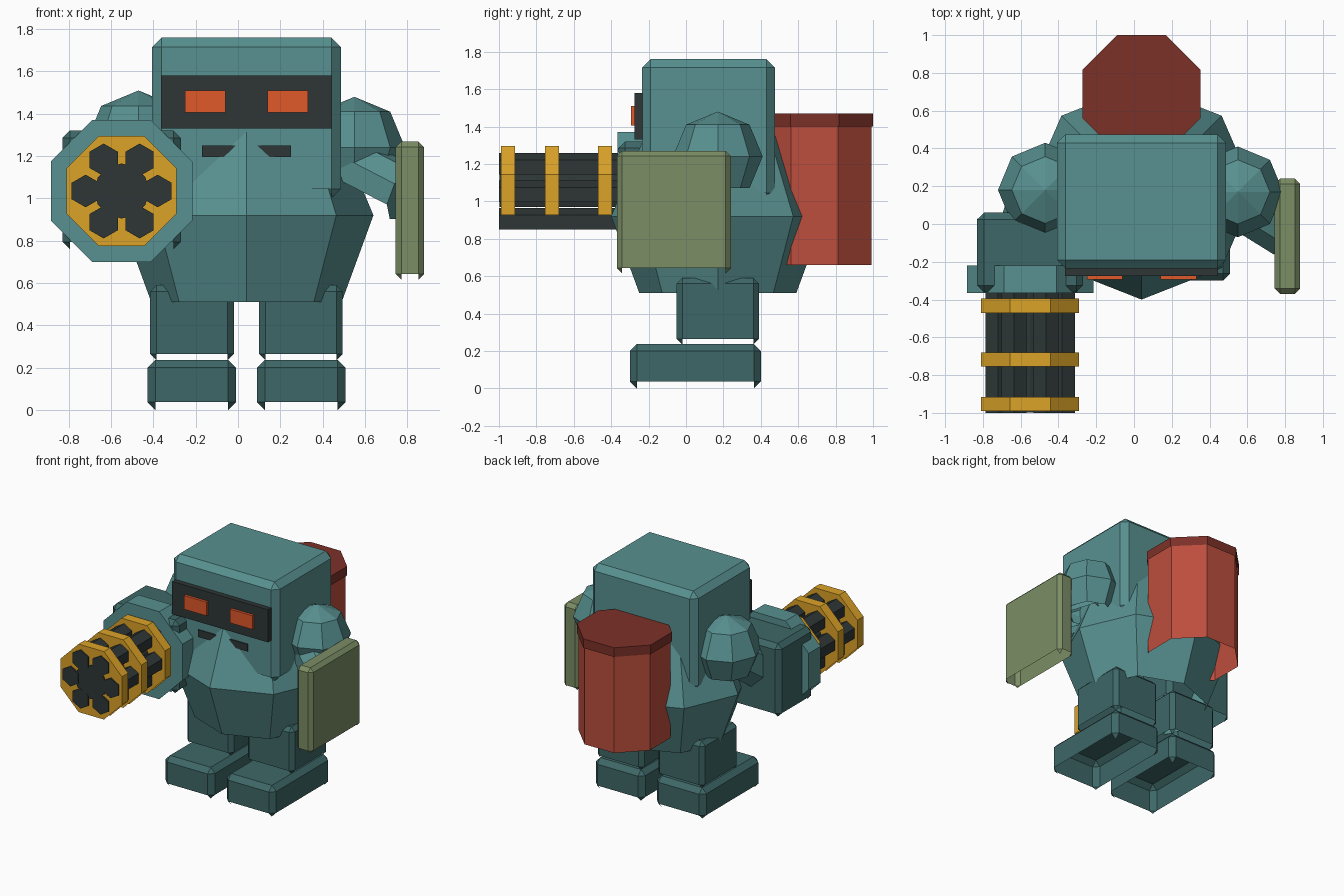
import bpy, bmesh
from math import pi, cos, sin
from mathutils import Matrix, Vector

cube = bpy.data.objects.get("Cube")
if cube:
    bpy.data.objects.remove(cube)


def lin(c):
    c /= 255
    return c / 12.92 if c <= 0.04045 else ((c + 0.055) / 1.055) ** 2.4


def material(name, *rgb):
    m = bpy.data.materials.new(name)
    col = [lin(c) for c in rgb] + [1]
    m.diffuse_color = col
    m.use_nodes = True
    m.node_tree.nodes["Principled BSDF"].inputs["Base Color"].default_value = col
    return m


TEAL = material("teal armour", 88, 144, 144)
DEEP = material("deep teal", 62, 103, 103)
DARK = material("dark metal", 46, 54, 54)
GOLD = material("gold", 220, 163, 40)
GLOW = material("orange glow", 224, 88, 42)
RED = material("red tank", 188, 78, 61)
MAROON = material("dark red", 124, 49, 40)
OLIVE = material("olive", 123, 141, 101)

CX = 0.04  # centre line of the body


def finish(name, bm, mat):
    """Hollow out the underside, leaving only walls and steep faces."""
    bmesh.ops.recalc_face_normals(bm, faces=bm.faces)
    bm.normal_update()
    under = [f for f in bm.faces if f.normal.z < -0.6]
    bmesh.ops.delete(bm, geom=under, context='FACES')
    me = bpy.data.meshes.new(name)
    bm.to_mesh(me)
    bm.free()
    me.materials.append(mat)
    ob = bpy.data.objects.new(name, me)
    bpy.context.collection.objects.link(ob)
    return ob


def box(name, mat, x, y, z, bevel=0.0):
    """Box from (min, max) spans, with chamfered edges."""
    bm = bmesh.new()
    spans = (x, y, z)
    size = [b - a for a, b in spans]
    mid = [(a + b) / 2 for a, b in spans]
    bmesh.ops.create_cube(bm, size=1, matrix=Matrix.Translation(mid) @ Matrix.Diagonal(size + [1]))
    if bevel:
        bmesh.ops.bevel(bm, geom=bm.edges[:], offset=bevel, segments=1, affect='EDGES')
    return finish(name, bm, mat)


def loft(name, mat, rings, n, phase=0.0, matrix=Matrix()):
    """Capped stack of n-sided rings given as (height, x radius, y radius)."""
    bm = bmesh.new()
    loops = []
    for h, rx, ry in rings:
        angles = [phase + 2 * pi * i / n for i in range(n)]
        loops.append([bm.verts.new(matrix @ Vector((rx * cos(a), ry * sin(a), h))) for a in angles])
    for lo, hi in zip(loops, loops[1:]):
        for i in range(n):
            j = (i + 1) % n
            bm.faces.new((lo[i], lo[j], hi[j], hi[i]))
    bm.faces.new(loops[0][::-1])
    bm.faces.new(loops[-1])
    return finish(name, bm, mat)


def octagon(name, mat, apothem, h0, h1, matrix):
    r = apothem / cos(pi / 8)
    return loft(name, mat, [(h0, r, r), (h1, r, r)], 8, pi / 8, matrix)


def limb(name, mat, a, b, r):
    a, b = Vector(a), Vector(b)
    m = Matrix.Translation(a) @ (b - a).to_track_quat('Z', 'Y').to_matrix().to_4x4()
    length = (b - a).length
    return loft(name, mat, [(0, r, r), (length, r, r)], 8, pi / 8, m)


def shoulder(name, centre, r):
    bm = bmesh.new()
    bmesh.ops.create_uvsphere(bm, u_segments=8, v_segments=4, radius=r,
                              matrix=Matrix.Translation(centre))
    return finish(name, bm, TEAL)


# Barrel-shaped torso and block head
loft("torso", TEAL, [(0.51, 0.45, 0.42), (0.92, 0.6, 0.57), (1.4, 0.4, 0.37)], 8, 0,
     Matrix.Translation((CX, 0.17, 0)))
box("head", TEAL, (CX - 0.447, CX + 0.447), (-0.235, 0.475), (1.0, 1.76), 0.045)

# Face
box("visor", DARK, (CX - 0.405, CX + 0.405), (-0.275, -0.2), (1.33, 1.58))

# Paired parts on either side of the centre line
for side, s in (("left", 1), ("right", -1)):
    def span(a, b):
        return tuple(sorted((CX + s * a, CX + s * b)))
    box(side + "_eye", GLOW, span(0.1, 0.29), (-0.295, -0.25), (1.405, 1.51))
    box(side + "_cheek_vent", DARK, span(0.05, 0.21), (-0.243, -0.2), (1.195, 1.25))
    box(side + "_leg", DEEP, span(0.06, 0.455), (-0.05, 0.39), (0.235, 0.59), 0.03)
    box(side + "_foot", DEEP, span(0.05, 0.468), (-0.3, 0.4), (0, 0.237), 0.037)

# Left arm with shield
shoulder("left_shoulder", (0.55, 0.17, 1.24), 0.24)
limb("left_arm", TEAL, (0.5, 0.14, 1.17), (0.79, -0.04, 1.02), 0.14)
box("shield", OLIVE, (0.745, 0.88), (-0.37, 0.24), (0.615, 1.27), 0.028)

# Right arm with gun housing
shoulder("right_shoulder", (-0.47, 0.18, 1.26), 0.25)
limb("right_arm", TEAL, (-0.48, 0.18, 1.26), (-0.56, -0.06, 1.08), 0.18)
box("right_forearm", DEEP, (-0.83, -0.27), (-0.36, 0.06), (0.76, 1.32), 0.035)

# Rotary cannon pointing forward
gun = Matrix.Translation((-0.55, 0, 1.035)) @ Matrix.Rotation(pi / 2, 4, 'X')
octagon("cannon_collar", TEAL, 0.335, 0.22, 0.365, gun)
for i, start in enumerate((0.395, 0.68, 0.915)):
    octagon("cannon_band_%d" % (i + 1), GOLD, 0.26, start, start + 0.075, gun)
loft("cannon_core", DARK, [(0.3, 0.13, 0.13), (0.998, 0.13, 0.13)], 12, 0, gun)
for i in range(6):
    a = i * pi / 3
    place = gun @ Matrix.Translation((0.17 * cos(a), 0.17 * sin(a), 0))
    loft("cannon_barrel_%d" % (i + 1), DARK, [(0.3, 0.077, 0.077), (1.0, 0.077, 0.077)], 6,
         pi / 2, place)

# Back tank with its cap
tank = Matrix.Translation((CX, 0.688, 0))
octagon("back_tank", RED, 0.303, 0.66, 1.41, tank)
octagon("tank_cap", MAROON, 0.312, 1.4, 1.47, tank)
